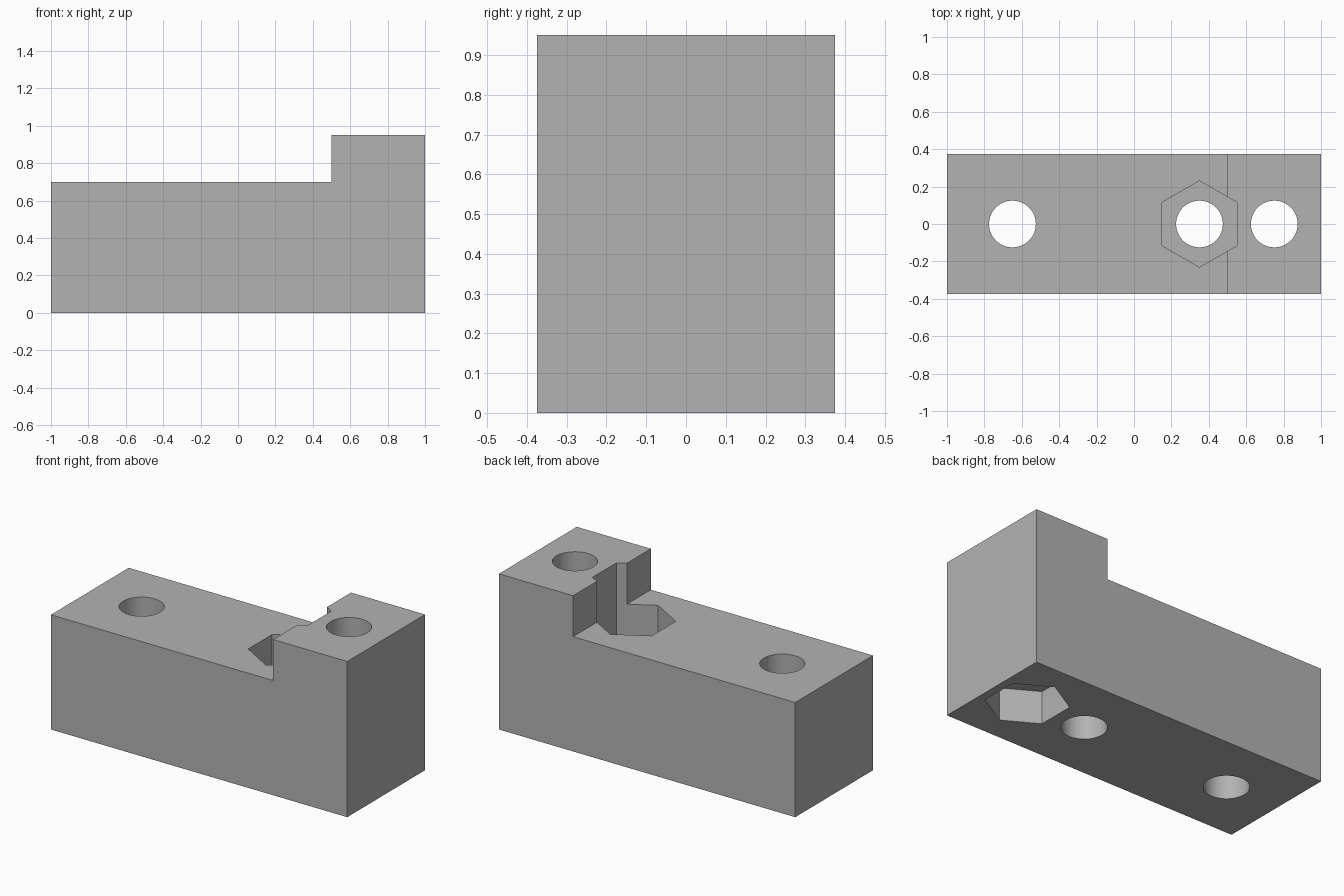
import bpy, bmesh, math

if "Cube" in bpy.data.objects:
    bpy.data.objects.remove(bpy.data.objects["Cube"])

grey = bpy.data.materials.new("plain_grey")
grey.diffuse_color = (0.45, 0.45, 0.45, 1)
grey.use_nodes = True
grey.node_tree.nodes["Principled BSDF"].inputs["Base Color"].default_value = grey.diffuse_color


def prism(name, points, axis, start, length):
    """Extrude a closed 2D outline along y or z."""
    bm = bmesh.new()
    place = (lambda a, b: (a, start, b)) if axis == 'y' else (lambda a, b: (a, b, start))
    face = bm.faces.new([bm.verts.new(place(a, b)) for a, b in points])
    ext = bmesh.ops.extrude_face_region(bm, geom=[face])
    moved = [v for v in ext['geom'] if isinstance(v, bmesh.types.BMVert)]
    bmesh.ops.translate(bm, verts=moved, vec=(0, length, 0) if axis == 'y' else (0, 0, length))
    bmesh.ops.recalc_face_normals(bm, faces=bm.faces)
    mesh = bpy.data.meshes.new(name)
    bm.to_mesh(mesh)
    bm.free()
    mesh.materials.append(grey)
    obj = bpy.data.objects.new(name, mesh)
    bpy.context.collection.objects.link(obj)
    return obj


def polygon(x, radius, sides):
    """Regular outline centred on (x, 0) with a corner on +y."""
    return [(x + radius * math.sin(2 * math.pi * i / sides),
             radius * math.cos(2 * math.pi * i / sides)) for i in range(sides)]


# Stepped block
block = prism("stepped_block",
              [(-1, 0), (1, 0), (1, 0.95), (0.5, 0.95), (0.5, 0.7), (-1, 0.7)],
              'y', -0.375, 0.75)

# Bolt holes right through
cutters = [prism(f"bolt_hole_{i}", polygon(x, 0.125, 48), 'z', -0.1, 1.2)
           for i, x in enumerate((-0.65, 0.35, 0.75))]

# Hexagonal nut pockets: one from above beside the step, one from below
hex_radius = 0.2 / math.cos(math.pi / 6)
cutters.append(prism("upper_nut_pocket", polygon(0.35, hex_radius, 6), 'z', 0.5, 0.6))
cutters.append(prism("lower_nut_pocket", polygon(0.75, hex_radius, 6), 'z', -0.1, 0.3))

bpy.context.view_layer.objects.active = block
for cutter in cutters:
    cut = block.modifiers.new(cutter.name, 'BOOLEAN')
    cut.operation = 'DIFFERENCE'
    cut.solver = 'EXACT'
    cut.object = cutter
    bpy.ops.object.modifier_apply(modifier=cut.name)
for cutter in cutters:
    bpy.data.objects.remove(cutter)
